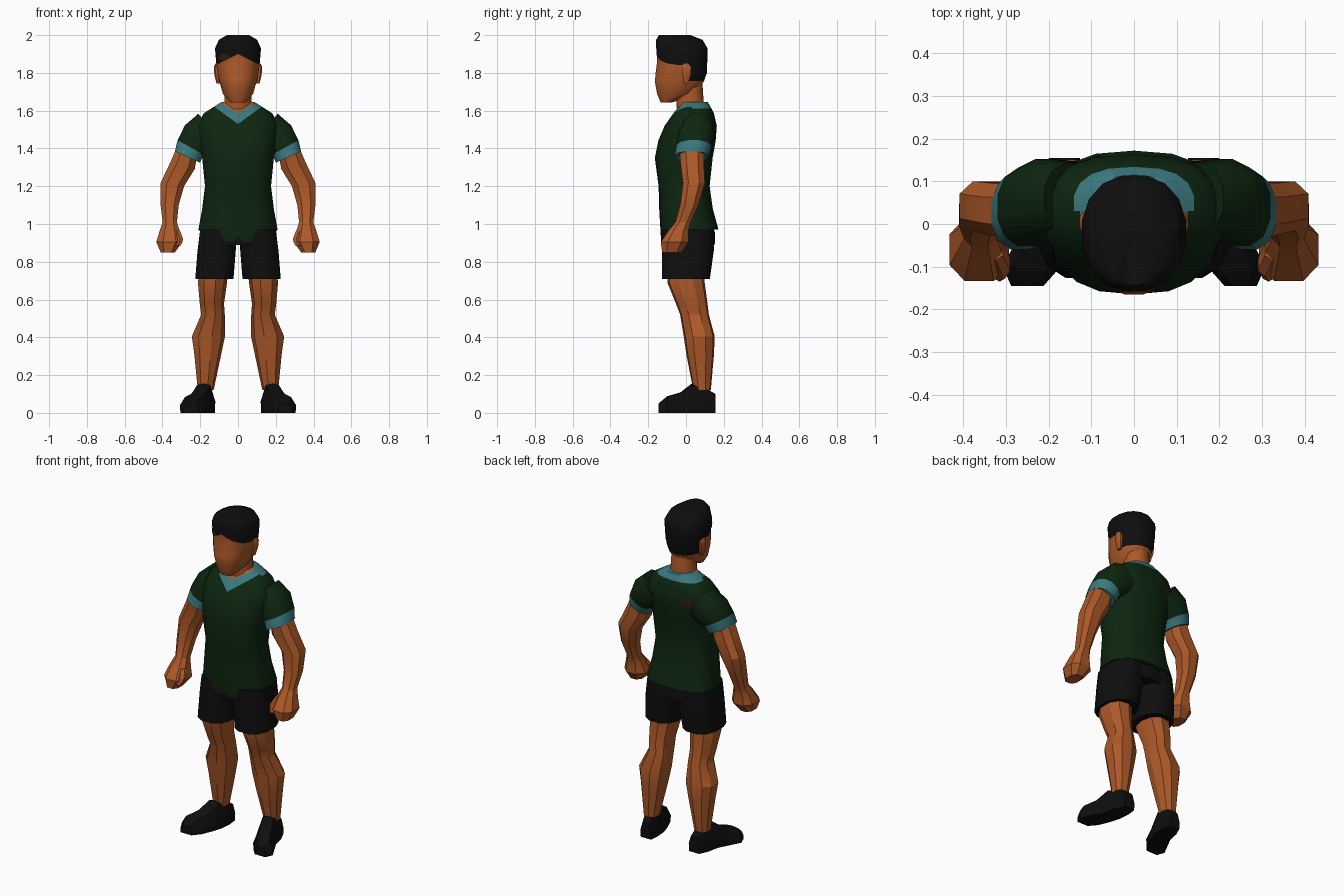
import bpy, bmesh, math
from mathutils import Vector

if "Cube" in bpy.data.objects:
    bpy.data.objects.remove(bpy.data.objects["Cube"])


def material(name, rgb):
    m = bpy.data.materials.new(name)
    m.diffuse_color = (*rgb, 1)
    m.use_nodes = True
    m.node_tree.nodes["Principled BSDF"].inputs["Base Color"].default_value = m.diffuse_color
    return m


SKIN = material("skin", (0.42, 0.10, 0.022))
GREEN = material("dark green", (0.004, 0.019, 0.005))
TEAL = material("teal trim", (0.044, 0.19, 0.21))
BLACK = material("black", (0.0045, 0.0045, 0.0045))
BROWN = material("dark brown", (0.028, 0.012, 0.004))


def ring(cx, cy, z, rx, ry, tilt=0.0, n=10, p=0.85):
    """Rounded-box cross-section, tilted so that z rises with x."""
    pts = []
    for i in range(n):
        a = 2 * math.pi * (i + 0.5) / n
        c, s = math.cos(a), math.sin(a)
        dx = math.copysign(abs(c) ** p, c) * rx
        dy = math.copysign(abs(s) ** p, s) * ry
        pts.append((cx + dx, cy + dy, z + tilt * dx))
    return pts


def skin(name, rings, mats, cuts=(), rule=None, mirror=False, angle=35):
    """Join rings into a closed skin, cut it along planes and colour it by a rule."""
    bm = bmesh.new()
    rows = [[bm.verts.new(p) for p in r] for r in rings]
    n = len(rows[0])
    for a, b in zip(rows, rows[1:]):
        for i in range(n):
            j = (i + 1) % n
            bm.faces.new((a[i], a[j], b[j], b[i]))
    bm.faces.new(rows[0])
    bm.faces.new(rows[-1])
    bmesh.ops.recalc_face_normals(bm, faces=bm.faces)
    for co, no in cuts:
        bmesh.ops.bisect_plane(bm, geom=bm.verts[:] + bm.edges[:] + bm.faces[:],
                               plane_co=co, plane_no=no, dist=1e-5)
    if rule:
        for f in bm.faces:
            f.material_index = rule(f.calc_center_median())
    me = bpy.data.meshes.new(name)
    bm.to_mesh(me)
    bm.free()
    ob = bpy.data.objects.new(name, me)
    bpy.context.collection.objects.link(ob)
    for m in mats:
        me.materials.append(m)
    if mirror:
        ob.modifiers.new("mirror", 'MIRROR')
    bpy.ops.object.select_all(action='DESELECT')
    ob.select_set(True)
    bpy.context.view_layer.objects.active = ob
    bpy.ops.object.shade_smooth_by_angle(angle=math.radians(angle))
    return ob


# Shirt body with a V collar; the hem dips at the front
body = [(0.02, 0.97, 0.212, 0.152), (0.0, 1.08, 0.192, 0.142), (-0.01, 1.2, 0.177, 0.135),
        (-0.012, 1.35, 0.192, 0.153), (0.005, 1.44, 0.205, 0.152), (0.025, 1.52, 0.215, 0.138),
        (0.04, 1.585, 0.185, 0.108), (0.045, 1.62, 0.13, 0.085), (0.045, 1.645, 0.09, 0.07)]
rings = [ring(0, cy, z, rx, ry, n=18, p=0.8) for cy, z, rx, ry in body]
rings[0] = [(x, y, z - 0.06 if y < -0.08 and abs(x) < 0.15 else z) for x, y, z in rings[0]]


def shirt_rule(c):
    if c.y < 0.03:
        if c.z > 1.588 + 0.6 * abs(c.x):
            return 2
        return 1 if c.z > 1.53 + 0.72 * abs(c.x) else 0
    return 1 if c.z > 1.612 and abs(c.x) < 0.15 else 0


shirt_cuts = [((0, 0, z), (s * k, 0, 1)) for z, k in ((1.53, 0.72), (1.588, 0.6)) for s in (1, -1)]
shirt_cuts += [((0, 0.03, 0), (0, 1, 0)), ((0, 0, 1.612), (0, 0, 1)), ((0, 0, 0), (1, 0, 0))]
shirt = skin("shirt", rings, [GREEN, TEAL, SKIN], shirt_cuts, shirt_rule, angle=50)

# Sleeves, each with a trim band as its last segment
sleeve = [(0.14, 0.06, 1.5, 0.072, 0.085, 1.2), (0.208, 0.055, 1.457, 0.075, 0.1, 0.9),
          (0.25, 0.04, 1.405, 0.072, 0.094, 0.55), (0.268, 0.027, 1.355, 0.068, 0.089, 0.45)]
line_z = lambda x: 1.405 + 0.55 * (x - 0.25)
skin("sleeves", [ring(*r, n=12) for r in sleeve], [GREEN, TEAL],
     rule=lambda c: 1 if c.z < line_z(c.x) - 0.005 else 0, mirror=True, angle=50)

# Arms and fists
arm = [(0.262, 0.03, 1.41, 0.055, 0.07, 0.4), (0.293, 0.033, 1.31, 0.068, 0.066, 0.3),
       (0.347, 0.042, 1.21, 0.066, 0.062, 0.15), (0.362, 0.018, 1.1, 0.051, 0.052),
       (0.361, -0.015, 1.01, 0.04, 0.043), (0.362, -0.04, 0.965, 0.056, 0.056),
       (0.363, -0.06, 0.905, 0.074, 0.078), (0.372, -0.075, 0.85, 0.04, 0.055)]
skin("arms", [ring(*r, n=8, p=0.8) for r in arm], [SKIN], mirror=True, angle=25)

# Thumbs
thumb = [(0.325, -0.06, 0.965, 0.02, 0.025), (0.308, -0.095, 0.92, 0.02, 0.026),
         (0.315, -0.12, 0.885, 0.014, 0.015)]
skin("thumbs", [ring(*r, n=6) for r in thumb], [SKIN], mirror=True, angle=25)

# Shorts: hips plus two legs
hips = [(0, 0.01, 1.0, 0.19, 0.13), (0, 0.01, 0.95, 0.203, 0.144), (0, 0.01, 0.89, 0.205, 0.142)]
skin("shorts_hips", [ring(*r, n=14, p=0.8) for r in hips], [BLACK], angle=50)
leg = [(0.105, 0.01, 0.97, 0.098, 0.14), (0.113, 0.01, 0.86, 0.104, 0.141),
       (0.125, 0.0, 0.71, 0.104, 0.13)]
skin("shorts_legs", [ring(*r, n=12, p=0.8) for r in leg], [BLACK], mirror=True, angle=50)

# Legs
leg = [(0.13, 0, 0.76, 0.078, 0.1), (0.137, 0, 0.69, 0.079, 0.1), (0.14, 0.03, 0.58, 0.066, 0.085),
       (0.134, 0.045, 0.52, 0.064, 0.077), (0.159, 0.07, 0.405, 0.09, 0.083),
       (0.162, 0.075, 0.31, 0.073, 0.074), (0.172, 0.085, 0.12, 0.043, 0.047)]
skin("legs", [ring(*r, n=9) for r in leg], [SKIN], mirror=True, angle=28)

# Shoes, toes turned outward: y, centre x, half width, height
shoe = [(0.155, 0.163, 0.036, 0.1), (0.1, 0.172, 0.052, 0.135), (0.03, 0.182, 0.057, 0.155),
        (-0.03, 0.207, 0.064, 0.108), (-0.1, 0.24, 0.068, 0.088), (-0.145, 0.25, 0.038, 0.05)]
section = [(-0.95, 0), (0.95, 0), (1, 0.45), (0.6, 0.95), (0, 1), (-0.6, 0.95), (-1, 0.45)]
skin("shoes", [[(cx + u * w, y, v * h) for u, v in section] for y, cx, w, h in shoe],
     [BLACK], mirror=True)

# Neck
neck = [(0, 0.03, 1.55, 0.085, 0.075), (0, 0.022, 1.63, 0.074, 0.075), (0, 0.015, 1.74, 0.072, 0.075)]
skin("neck", [ring(*r, n=12, p=1) for r in neck], [SKIN], angle=50)

# Head with the hairline cut into it
head = [(-0.105, 1.643, 0.042, 0.03), (-0.05, 1.69, 0.082, 0.105), (-0.035, 1.755, 0.1, 0.132),
        (-0.025, 1.8, 0.111, 0.138), (-0.02, 1.86, 0.118, 0.135), (-0.022, 1.93, 0.124, 0.138),
        (-0.035, 1.975, 0.103, 0.125), (-0.06, 2.0, 0.06, 0.085)]


def head_rule(c):
    if c.y > 0 and c.z > 1.757:
        return 1
    return 1 if c.z > 1.9 - 0.5 * abs(c.x) else 0


head_cuts = [((0, 0, 1.9), (0.5, 0, 1)), ((0, 0, 1.9), (-0.5, 0, 1)), ((0, 0, 1.757), (0, 0, 1)),
             ((0, 0, 0), (0, 1, 0)), ((0, 0, 0), (1, 0, 0))]
head_ob = skin("head", [ring(0, cy, z, rx, ry, n=16, p=0.9) for cy, z, rx, ry in head],
               [SKIN, BLACK], head_cuts, head_rule, angle=50)

# Ears
ear = [(0.105, 0.0, 1.745, 0.01, 0.012), (0.112, 0.004, 1.79, 0.014, 0.024),
       (0.115, 0.004, 1.83, 0.014, 0.026), (0.112, 0.0, 1.85, 0.008, 0.014)]
skin("ears", [ring(*r, n=8) for r in ear], [SKIN], mirror=True)


# Painted brown patches, laid just above the surface
def patch(name, target, x, z, rx, rz, side):
    me = bpy.data.meshes.new(name)
    bm = bmesh.new()
    bpy.context.view_layer.update()
    verts = []
    for k in [0] + [1] * 10:
        a = 2 * math.pi * len(verts) / 10
        px, pz = x + k * rx * math.cos(a), z + k * rz * math.sin(a)
        hit, co, no, _ = target.ray_cast(Vector((px, side, pz)), Vector((0, -side, 0)))
        if hit:
            verts.append(bm.verts.new(co + no * 0.004))
    for i in range(1, len(verts)):
        f = (verts[0], verts[i], verts[i % (len(verts) - 1) + 1])
        bm.faces.new(f if side < 0 else f[::-1])
    bm.to_mesh(me)
    bm.free()
    me.materials.append(BROWN)
    bpy.context.collection.objects.link(bpy.data.objects.new(name, me))


patch("back_patch", shirt, -0.125, 1.5, 0.05, 0.035, 1)
patch("hair_patch", head_ob, -0.075, 1.885, 0.03, 0.02, -1)
